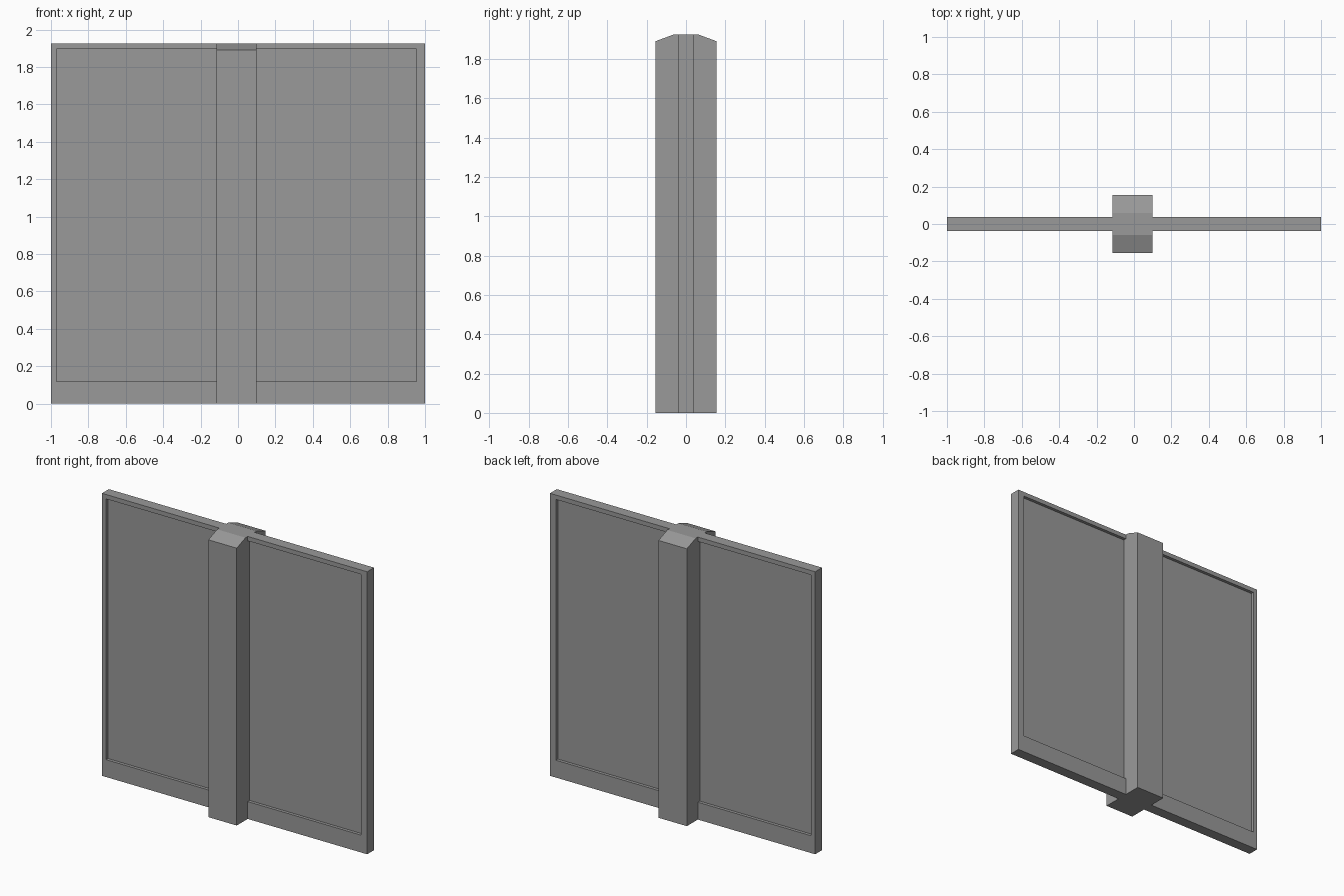
import bpy, bmesh

if "Cube" in bpy.data.objects:
    bpy.data.objects.remove(bpy.data.objects["Cube"])

HEIGHT = 1.925
CX = -0.008           # pillar and recesses sit slightly off centre

# Dark grey stone for every part
grey = bpy.data.materials.new("dark_grey")
grey.diffuse_color = (0.32, 0.32, 0.32, 1)
grey.use_nodes = True
grey.node_tree.nodes["Principled BSDF"].inputs["Base Color"].default_value = grey.diffuse_color


def finish(name, bm):
    bmesh.ops.recalc_face_normals(bm, faces=bm.faces)
    mesh = bpy.data.meshes.new(name)
    bm.to_mesh(mesh)
    bm.free()
    mesh.materials.append(grey)
    obj = bpy.data.objects.new(name, mesh)
    bpy.context.collection.objects.link(obj)
    return obj


def rect(x0, x1, z0, z1):
    return [(x0, z0), (x1, z0), (x1, z1), (x0, z1)]


# Frame: one closed rectangular ring around the recessed panel
def make_frame(name, outer, inner, half):
    bm = bmesh.new()
    loops = [[bm.verts.new((x, y, z)) for x, z in ring]
             for ring, y in ((outer, -half), (inner, -half),
                             (inner, half), (outer, half))]
    for a, b in zip(loops, loops[1:] + loops[:1]):
        for i in range(4):
            j = (i + 1) % 4
            bm.faces.new((a[i], a[j], b[j], b[i]))
    return finish(name, bm)


# Prism: a y-z profile extruded along x
def make_prism(name, profile, x0, x1):
    bm = bmesh.new()
    face = bm.faces.new([bm.verts.new((x0, y, z)) for y, z in profile])
    ext = bmesh.ops.extrude_face_region(bm, geom=[face])["geom"]
    verts = [v for v in ext if isinstance(v, bmesh.types.BMVert)]
    bmesh.ops.translate(bm, verts=verts, vec=(x1 - x0, 0, 0))
    return finish(name, bm)


# Wall frame with deeper sill at the bottom
make_frame("wall_frame", rect(-1, 1, 0, HEIGHT),
           rect(CX - 0.962, CX + 0.962, 0.118, 1.895), 0.037)

# Thin recessed panel
make_prism("wall_panel", [(-0.016, 0.118), (0.016, 0.118),
                          (0.016, 1.895), (-0.016, 1.895)],
           CX - 0.962, CX + 0.962)

# Central pillar with sloped shoulders
make_prism("pillar", [(-0.155, 0), (0.155, 0), (0.155, 1.89), (0.06, HEIGHT),
                      (-0.06, HEIGHT), (-0.155, 1.89)],
           CX - 0.107, CX + 0.107)
